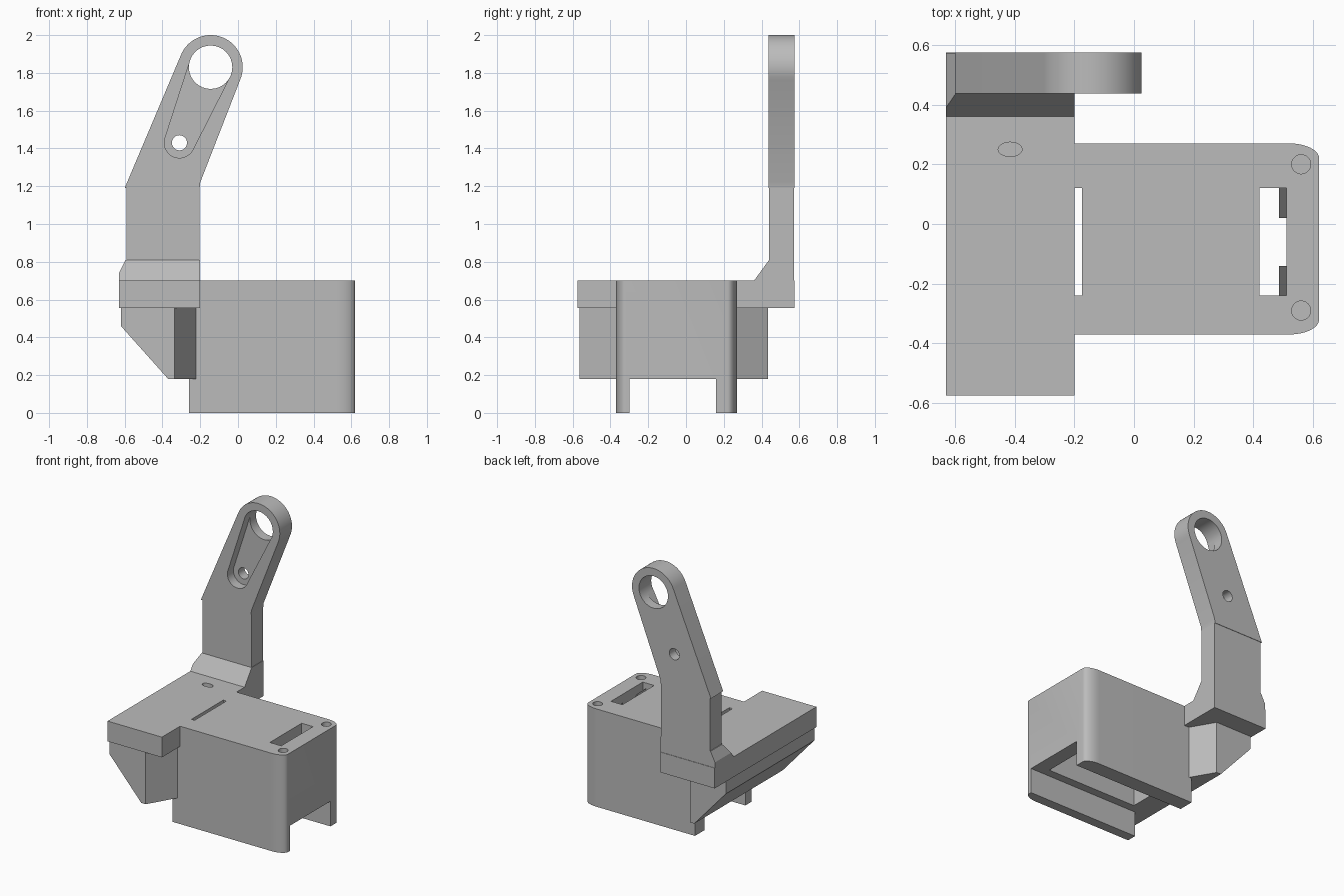
import bpy, bmesh, math
from math import cos, sin, radians, pi

cube = bpy.data.objects.get("Cube")
if cube:
    bpy.data.objects.remove(cube)

grey = bpy.data.materials.new("plain grey")
grey.use_nodes = True
grey.diffuse_color = (0.5, 0.5, 0.5, 1)
grey.node_tree.nodes["Principled BSDF"].inputs["Base Color"].default_value = (0.5, 0.5, 0.5, 1)


def prism(name, points, axis, lo, hi):
    """Extrude a closed profile along an axis; points use the other two axes in order."""
    def place(p, t):
        v = list(p)
        v.insert("xyz".index(axis), t)
        return v
    bm = bmesh.new()
    face = bm.faces.new([bm.verts.new(place(p, lo)) for p in points])
    out = bmesh.ops.extrude_face_region(bm, geom=[face])
    shift = [b - a for a, b in zip(place((0, 0), lo), place((0, 0), hi))]
    bmesh.ops.translate(bm, vec=shift, verts=[g for g in out["geom"] if isinstance(g, bmesh.types.BMVert)])
    bmesh.ops.recalc_face_normals(bm, faces=bm.faces)
    mesh = bpy.data.meshes.new(name)
    bm.to_mesh(mesh)
    bm.free()
    mesh.materials.append(grey)
    ob = bpy.data.objects.new(name, mesh)
    bpy.context.collection.objects.link(ob)
    return ob


def rect(a0, a1, b0, b1):
    return [(a0, b0), (a1, b0), (a1, b1), (a0, b1)]


def arc(c, rx, start, end, ry=None, n=32):
    ry = ry or rx
    return [(c[0] + rx * cos(start + (end - start) * i / n),
             c[1] + ry * sin(start + (end - start) * i / n)) for i in range(n + 1)]


def circle(c, rx, ry=None):
    return arc(c, rx, 0, 2 * pi, ry)[:-1]


def combine(ob, tool, operation="DIFFERENCE"):
    """Apply a boolean and discard the tool."""
    mod = ob.modifiers.new("cut", "BOOLEAN")
    mod.operation, mod.solver, mod.object = operation, "EXACT", tool
    bpy.context.view_layer.objects.active = ob
    bpy.ops.object.modifier_apply(modifier=mod.name)
    bpy.data.objects.remove(tool)


def smooth(ob):
    bpy.ops.object.select_all(action="DESELECT")
    ob.select_set(True)
    bpy.context.view_layer.objects.active = ob
    bpy.ops.object.shade_smooth_by_angle(angle=radians(30))


# Housing with rounded outer corners
outline = ([(-0.26, -0.37)] + arc((0.52, -0.32), 0.1, -pi / 2, 0, 0.05, 12)
           + arc((0.52, 0.22), 0.1, 0, pi / 2, 0.05, 12) + [(-0.26, 0.27)])
housing = prism("housing", outline, "z", 0, 0.7)
# Channel underneath, inner pocket and the two top slots
combine(housing, prism("channel", rect(-0.4, 0.8, -0.3, 0.16), "z", -0.1, 0.18))
combine(housing, prism("pocket", rect(-0.2, 0.515, -0.24, 0.12), "z", 0.1, 0.62))
combine(housing, prism("narrow_slot", rect(-0.2, -0.175, -0.24, 0.12), "z", 0.5, 0.8))
combine(housing, prism("wide_slot", rect(0.42, 0.51, -0.24, 0.12), "z", 0.5, 0.8))
# Blind screw holes
for y in (-0.29, 0.2):
    combine(housing, prism("screw_hole", circle((0.56, y), 0.032), "z", 0.45, 0.8))
smooth(housing)

# Sloped retaining tabs inside the wide slot
for side, y0, y1 in (("front", -0.24, -0.14), ("back", 0.02, 0.12)):
    prism(side + "_slot_tab", [(0.52, 0.5), (0.485, 0.5), (0.485, 0.66), (0.52, 0.6)], "y", y0, y1)

# Crosswise mounting plate with a small oval hole
plate = prism("mounting_plate", rect(-0.63, -0.2, -0.575, 0.575), "z", 0.555, 0.7)
combine(plate, prism("oval_hole", circle((-0.415, 0.25), 0.04, 0.024), "z", 0.62, 0.8))
smooth(plate)

# Support block under the plate: sloped below, chamfered towards the housing
block = prism("support_block", [(-0.62, 0.555), (-0.62, 0.46), (-0.37, 0.18), (-0.21, 0.18), (-0.21, 0.555)],
              "y", -0.565, 0.435)
plan = [(-0.7, -0.6), (-0.355, -0.6), (-0.335, -0.565), (-0.21, -0.35), (-0.15, -0.25),
        (-0.15, 0.12), (-0.21, 0.22), (-0.335, 0.435), (-0.355, 0.47), (-0.7, 0.47)]
combine(block, prism("block_plan", plan, "z", 0.1, 0.7), "INTERSECT")

# Sloped foot joining plate and arm
foot = prism("arm_foot", [(0.36, 0.7), (0.44, 0.81), (0.572, 0.81), (0.572, 0.7)], "x", -0.63, -0.2)
combine(foot, prism("foot_outline", [(-0.63, 0.6), (-0.2, 0.6), (-0.2, 0.9), (-0.55, 0.9), (-0.595, 0.81),
                                     (-0.63, 0.74)], "y", 0.2, 0.7), "INTERSECT")

# Upright and leaning arm
prism("arm_upright", rect(-0.59, -0.203, 0.7, 1.21), "y", 0.44, 0.572)
eye, pin = (-0.145, 1.83), (-0.31, 1.43)
arm = prism("leaning_arm", [(-0.6, 1.19), (-0.59, 1.19), (-0.203, 1.19), (-0.2, 1.22)]
            + arc(eye, 0.17, radians(-23), radians(157)), "y", 0.437, 0.575)
# Tapered recess on the front, tangent to the eye and the pin hole
dx, dz = pin[0] - eye[0], pin[1] - eye[1]
aim, spread = math.atan2(dz, dx), math.acos((0.115 - 0.08) / math.hypot(dx, dz))
recess = arc(eye, 0.114, aim + spread, aim + 2 * pi - spread) + arc(pin, 0.08, aim - spread, aim + spread)
combine(arm, prism("recess", recess, "y", 0.3, 0.505))
combine(arm, prism("eye_hole", circle(eye, 0.115), "y", 0.3, 0.7))
combine(arm, prism("pin_hole", circle(pin, 0.04), "y", 0.3, 0.7))
smooth(arm)
